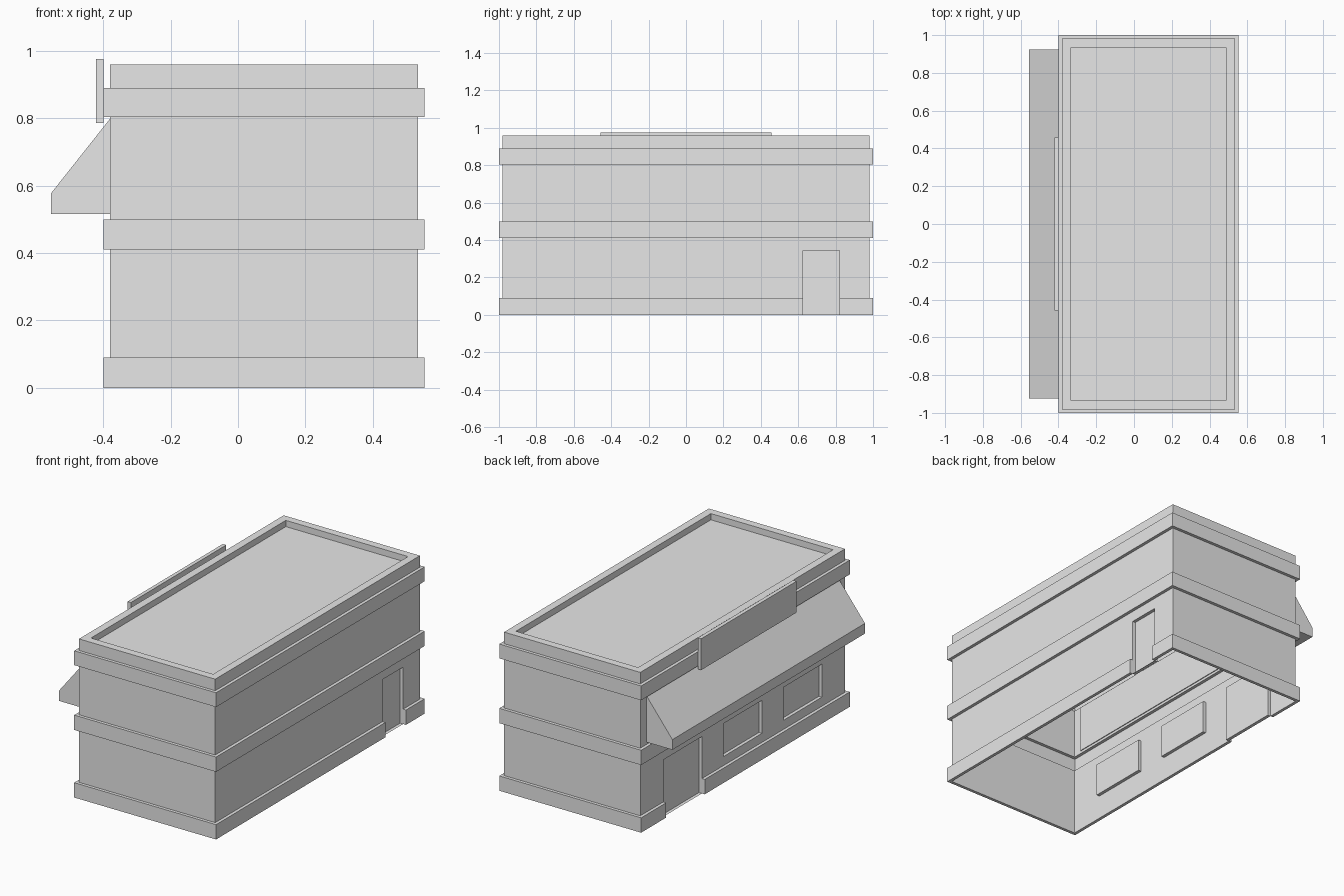
import bpy, bmesh

cube = bpy.data.objects.get("Cube")
if cube:
    bpy.data.objects.remove(cube, do_unlink=True)

grey = bpy.data.materials.new("plain_grey")
grey.use_nodes = True
grey.diffuse_color = (0.8, 0.8, 0.8, 1)
grey.node_tree.nodes["Principled BSDF"].inputs["Base Color"].default_value = (0.8, 0.8, 0.8, 1)


def finish(name, bm):
    mesh = bpy.data.meshes.new(name)
    bm.to_mesh(mesh)
    bm.free()
    mesh.materials.append(grey)
    obj = bpy.data.objects.new(name, mesh)
    bpy.context.collection.objects.link(obj)
    return obj


def prism(name, profile, y0, y1):
    """Extrude an (x, z) profile along y."""
    bm = bmesh.new()
    rings = [[bm.verts.new((x, y, z)) for x, z in profile] for y in (y0, y1)]
    n = len(profile)
    for ring in rings:
        bm.faces.new(ring)
    for i in range(n):
        j = (i + 1) % n
        bm.faces.new((rings[0][i], rings[0][j], rings[1][j], rings[1][i]))
    bmesh.ops.recalc_face_normals(bm, faces=bm.faces[:])
    return finish(name, bm)


def box(name, x0, x1, y0, y1, z0, z1):
    return prism(name, [(x0, z0), (x1, z0), (x1, z1), (x0, z1)], y0, y1)


LEFT, RIGHT, END = -0.38, 0.534, 0.981   # wall planes
BAND, RIM, RECESS = 0.019, 0.047, 0.02   # band projection, parapet width, recess depth
SILL, HEAD = 0.145, 0.345                # window sill, opening head
BASE = 0.09

# Openings: side, y start, y end, bottom
side_door = (1, 0.625, 0.82, 0)
double_door = (-1, 0.39, 0.76, 0)
windows = [(-1, -0.185, 0.185, SILL), (-1, -0.76, -0.39, SILL)]
openings = [side_door, double_door] + windows

# Perimeter, counter-clockwise, split at the openings: x, y, outward x, outward y
right_ys = sorted(y for o in openings if o[0] > 0 for y in o[1:3])
left_ys = sorted((y for o in openings if o[0] < 0 for y in o[1:3]), reverse=True)
perimeter = [(LEFT, -END, -1, -1), (RIGHT, -END, 1, -1)]
perimeter += [(RIGHT, y, 1, 0) for y in right_ys]
perimeter += [(RIGHT, END, 1, 1), (LEFT, END, -1, 1)]
perimeter += [(LEFT, y, -1, 0) for y in left_ys]

# Wall shell: height and outward offset of each ring, ending at the sunken roof
levels = [(0, 0), (SILL, 0), (HEAD, 0)]
for low, high in ((0.41, 0.5), (0.803, 0.89)):
    levels += [(low, 0), (low, BAND), (high, BAND), (high, 0)]
levels += [(0.96, 0), (0.96, -RIM), (0.922, -RIM)]

bm = bmesh.new()
rings = [[bm.verts.new((x + sx * o, y + sy * o, z)) for x, y, sx, sy in perimeter]
         for z, o in levels]
count = len(perimeter)
for lower, upper in zip(rings, rings[1:]):
    for i in range(count):
        j = (i + 1) % count
        bm.faces.new((lower[i], lower[j], upper[j], upper[i]))
bm.faces.new(rings[-1])

# Recessed doors and windows
for side, y0, y1, z0 in openings:
    faces = []
    for f in bm.faces:
        c = f.calc_center_median()
        if c.x * side > 0.3 and y0 < c.y < y1 and z0 < c.z < HEAD:
            faces.append(f)
    result = bmesh.ops.extrude_face_region(bm, geom=faces)
    moved = [g for g in result["geom"] if isinstance(g, bmesh.types.BMVert)]
    bmesh.ops.translate(bm, verts=moved, vec=(-side * RECESS, 0, 0))
    for f in faces:
        if f.is_valid:
            bm.faces.remove(f)
bm.normal_update()
finish("building_shell", bm)

# Base band, interrupted by the doors
for side, wall, door in ((-1, LEFT, double_door), (1, RIGHT, side_door)):
    label = "left" if side > 0 else "right"
    x0, x1 = sorted((wall, wall + side * BAND))
    box(label + "_base_band_long", x0, x1, -END, door[1], 0, BASE)
    box(label + "_base_band_short", x0, x1, door[2], END, 0, BASE)
box("front_base_band", LEFT - BAND, RIGHT + BAND, -END - BAND, -END, 0, BASE)
box("back_base_band", LEFT - BAND, RIGHT + BAND, END, END + BAND, 0, BASE)

# Awning, let slightly into the wall
prism("awning", [(LEFT + 0.005, 0.515), (-0.555, 0.515), (-0.555, 0.577),
                 (LEFT, 0.798), (LEFT + 0.005, 0.798)], -0.923, 0.923)

# Blank sign board on the upper band
box("sign_board", -0.422, LEFT - BAND, -0.457, 0.457, 0.785, 0.975)
